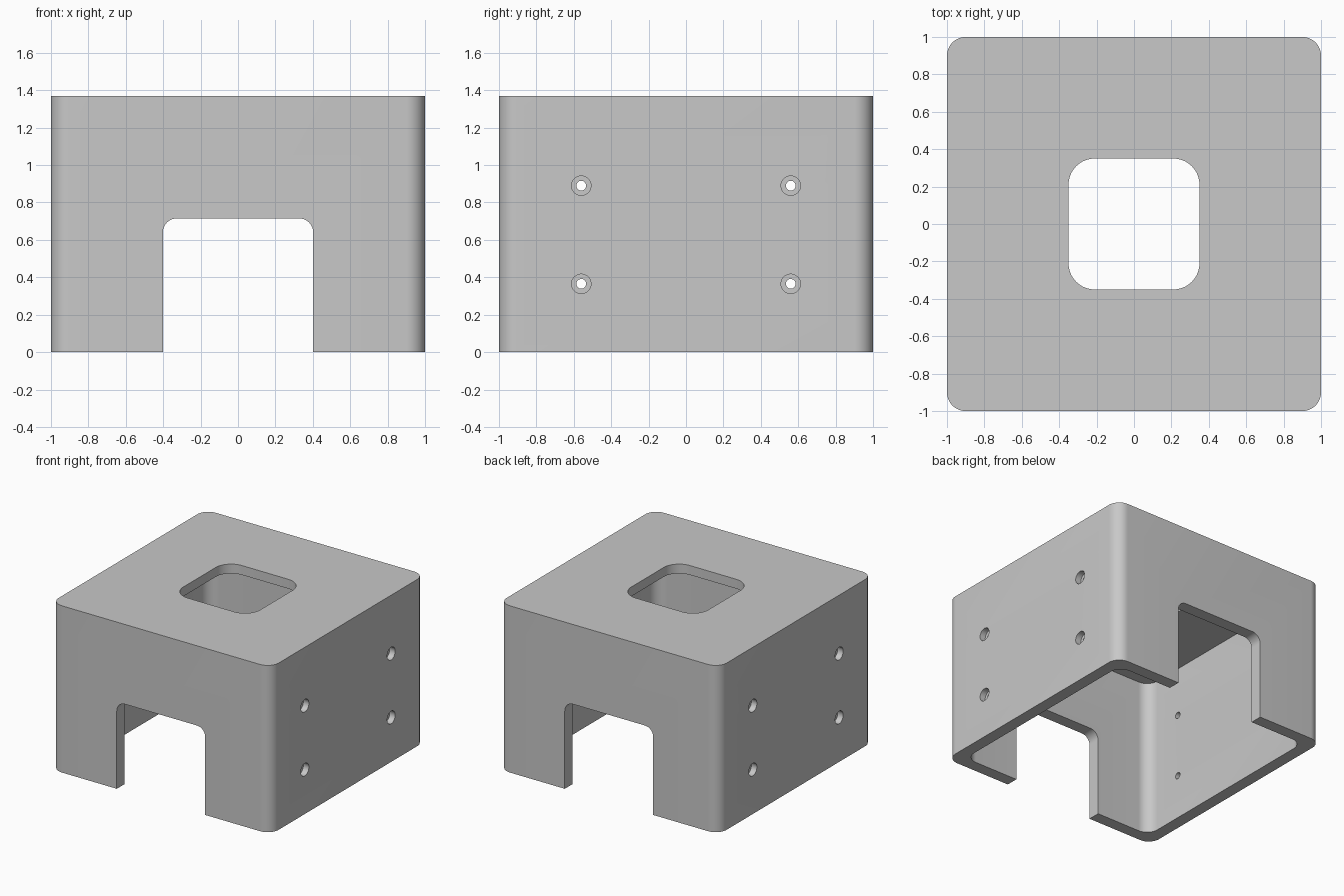
import bpy, bmesh, math
from mathutils import Matrix

if "Cube" in bpy.data.objects:
    bpy.data.objects.remove(bpy.data.objects["Cube"], do_unlink=True)

HEIGHT, WALL, ROOF = 1.37, 0.1, 0.077

grey = bpy.data.materials.new("light grey plastic")
grey.use_nodes = True
colour = (0.58, 0.58, 0.58, 1)
grey.diffuse_color = colour
grey.node_tree.nodes["Principled BSDF"].inputs["Base Color"].default_value = colour


def add_object(name, bm):
    bmesh.ops.recalc_face_normals(bm, faces=bm.faces)
    mesh = bpy.data.meshes.new(name)
    bm.to_mesh(mesh)
    bm.free()
    mesh.materials.append(grey)
    obj = bpy.data.objects.new(name, mesh)
    bpy.context.collection.objects.link(obj)
    return obj


def rounded_prism(name, size, bottom, radius, steps=12, turn=None):
    """Upright box with rounded vertical edges; turn lays it over."""
    bm = bmesh.new()
    width, depth, height = size
    bmesh.ops.create_cube(bm, size=1)
    bmesh.ops.scale(bm, vec=size, verts=bm.verts)
    edges = [e for e in bm.edges if abs(e.verts[0].co.z - e.verts[1].co.z) > 0.01]
    bmesh.ops.bevel(bm, geom=edges, offset=radius, offset_type='OFFSET',
                    segments=steps, profile=0.5, affect='EDGES')
    if turn:
        bmesh.ops.transform(bm, matrix=turn, verts=bm.verts)
    low = min(v.co.z for v in bm.verts)
    bmesh.ops.translate(bm, vec=(0, 0, bottom - low), verts=bm.verts)
    return add_object(name, bm)


def cylinder_x(name, radius, length, x, y, z):
    """Cylinder lying along the x axis."""
    bm = bmesh.new()
    place = Matrix.Translation((x, y, z)) @ Matrix.Rotation(math.pi / 2, 4, 'Y')
    bmesh.ops.create_cone(bm, cap_ends=True, segments=32, radius1=radius,
                          radius2=radius, depth=length, matrix=place)
    return add_object(name, bm)


# Outer body
housing = rounded_prism("housing", (2, 2, HEIGHT), 0, 0.1)

# Cavity open at the bottom, roof opening, and front-to-back archway
cutters = [
    rounded_prism("cavity", (2 - 2 * WALL, 2 - 2 * WALL, HEIGHT - ROOF + 0.5), -0.5, 0.1),
    rounded_prism("roof_opening", (0.7, 0.7, 1), 1, 0.14),
    rounded_prism("archway", (0.804, 1.215, 3), -0.5, 0.075,
                  turn=Matrix.Rotation(math.pi / 2, 4, 'X')),
]

# Counterbored screw holes through both side walls
for y in (-0.56, 0.56):
    for z in (0.365, 0.89):
        cutters.append(cylinder_x("screw_hole", 0.026, 3, 0, y, z))
        for side in (-1, 1):
            cutters.append(cylinder_x("counterbore", 0.052, 0.1, side, y, z))

for cutter in cutters:
    cutter.hide_render = True
    cut = housing.modifiers.new(cutter.name, 'BOOLEAN')
    cut.operation = 'DIFFERENCE'
    cut.solver = 'EXACT'
    cut.object = cutter

# Bake the cuts, then discard the cutters
graph = bpy.context.evaluated_depsgraph_get()
finished = bpy.data.meshes.new_from_object(housing.evaluated_get(graph))
housing.modifiers.clear()
housing.data = finished
for cutter in cutters:
    bpy.data.objects.remove(cutter, do_unlink=True)

# Smooth rounded corners, crisp edges
bpy.ops.object.select_all(action='DESELECT')
housing.select_set(True)
bpy.context.view_layer.objects.active = housing
bpy.ops.object.shade_smooth_by_angle(angle=math.radians(30))
